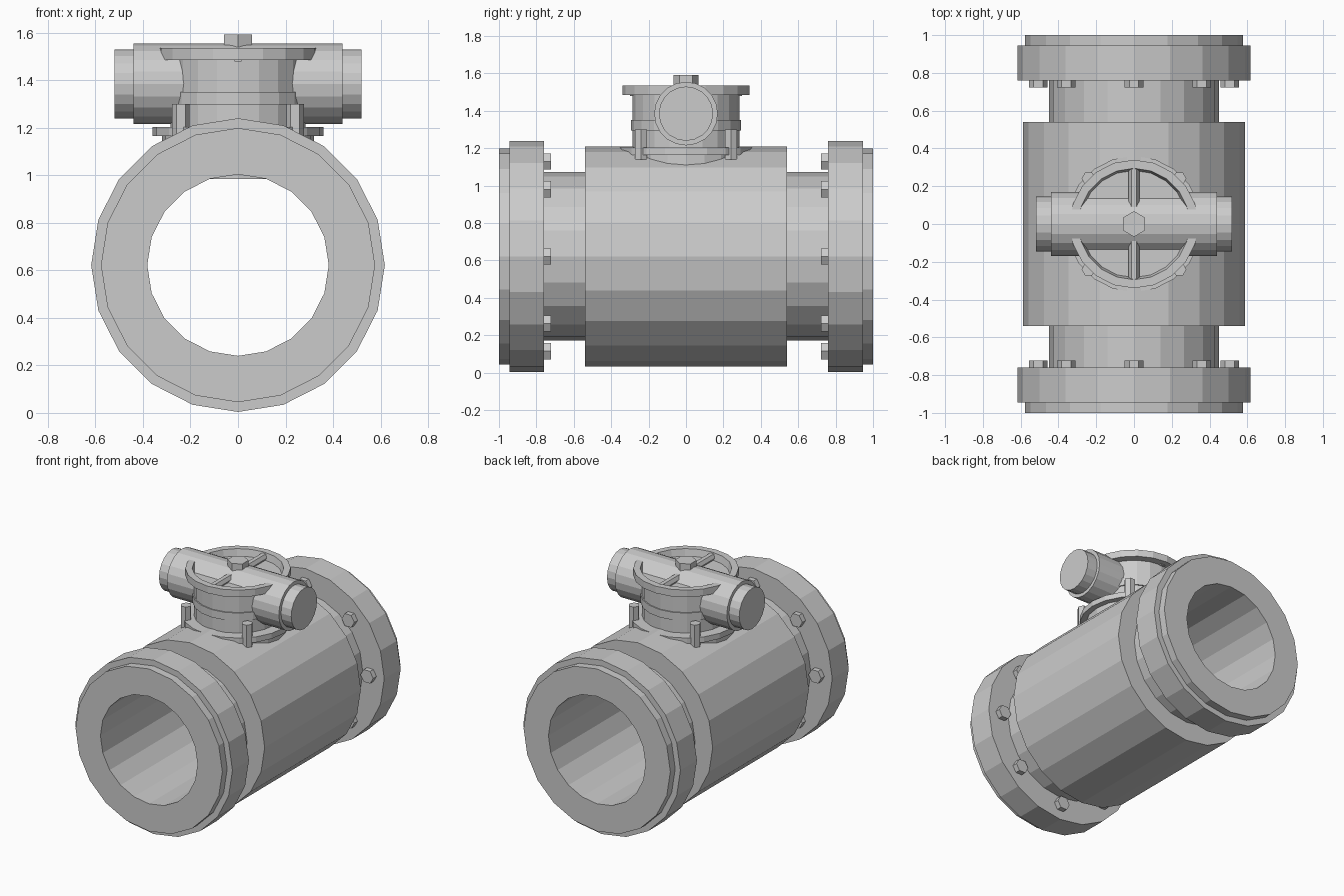
import bpy
import math
from mathutils import Matrix, Vector

if "Cube" in bpy.data.objects:
    bpy.data.objects.remove(bpy.data.objects["Cube"], do_unlink=True)

metal = bpy.data.materials.new("cast grey metal")
metal.use_nodes = True
GREY = (0.6, 0.6, 0.6, 1)
metal.diffuse_color = GREY
metal.node_tree.nodes["Principled BSDF"].inputs["Base Color"].default_value = GREY

SIDES = 20
PIPE_Z = 0.622
ACTUATOR_Z = 1.385
ALONG_X = Matrix.Rotation(math.pi / 2, 4, 'Y')
ALONG_Y = Matrix.Rotation(-math.pi / 2, 4, 'X')
UPRIGHT = Matrix.Identity(4)


def lathe(name, profile, centre, turn=UPRIGHT, sides=SIDES, phase=0.0, closed=False):
    """Revolve (radius, height) points; open profiles get end caps."""
    verts, faces = [], []
    n = len(profile)
    for i in range(sides):
        a = 2 * math.pi * i / sides + phase
        for r, h in profile:
            p = turn @ Vector((r * math.cos(a), r * math.sin(a), h))
            verts.append(p + Vector(centre))
    for i in range(sides):
        j = (i + 1) % sides
        for k in range(n if closed else n - 1):
            m = (k + 1) % n
            faces.append((i * n + k, j * n + k, j * n + m, i * n + m))
    if not closed:
        faces.append([i * n for i in reversed(range(sides))])
        faces.append([i * n + n - 1 for i in range(sides)])
    mesh = bpy.data.meshes.new(name)
    mesh.from_pydata(verts, [], faces)
    mesh.materials.append(metal)
    obj = bpy.data.objects.new(name, mesh)
    bpy.context.collection.objects.link(obj)
    return obj


def mirrored(steps):
    """Symmetric profile from its positive half, listed centre to end."""
    return [(r, -h) for r, h in reversed(steps)] + steps


# Main pipe: body, necks, end flanges and raised faces around one bore
BORE = 0.382
outer = mirrored([(0.588, 0.54), (0.45, 0.54), (0.45, 0.76), (0.618, 0.76),
                  (0.618, 0.945), (0.577, 0.945), (0.577, 1.0)])
lathe("valve_body", [(BORE, -1.0)] + outer + [(BORE, 1.0)],
      (0, 0, PIPE_Z), ALONG_Y, closed=True)

# Flange bolts on the inner side of each end flange
for end, side in (("front", -1), ("back", 1)):
    for i in range(8):
        a = i * math.pi / 4
        lathe(f"{end}_flange_bolt_{i + 1}", [(0.05, -0.02), (0.05, 0.02)],
              (0.507 * math.cos(a), side * 0.743, PIPE_Z + 0.507 * math.sin(a)),
              ALONG_Y, sides=6)

# Bonnet: base flange, banded neck
lathe("bonnet_base", [(0.32, 1.05), (0.32, 1.165), (0.36, 1.165), (0.36, 1.204)], (0, 0, 0))
lathe("bonnet_neck", [(0.285, 0.985), (0.285, 1.295), (0.293, 1.295), (0.293, 1.35),
                      (0.285, 1.35), (0.285, 1.487)], (0, 0, 0))
lathe("bonnet_rim", [(0.283, 1.485), (0.34, 1.485), (0.34, 1.535), (0.295, 1.535)],
      (0, 0, 0), closed=True)

# Bonnet studs on the diagonals
for i in range(4):
    a = math.pi / 4 + i * math.pi / 2
    lathe(f"bonnet_stud_{i + 1}", [(0.037, 1.14), (0.037, 1.3)],
          (0.34 * math.cos(a), 0.34 * math.sin(a), 0), sides=6)

# Cross cylinder with stepped ends
lathe("actuator_cylinder", mirrored([(0.17, 0.44), (0.145, 0.44), (0.145, 0.52)]),
      (0, 0, ACTUATOR_Z), ALONG_X)

# Ribs across the rim and the hex nut on top
for name, y in (("front_rib", -0.19), ("back_rib", 0.19)):
    lathe(name, [(0.028, -0.11), (0.028, 0.11)], (0, y, 1.503), ALONG_Y, sides=6)
lathe("top_nut", [(0.068, 1.5), (0.068, 1.592)], (0, 0, 0), sides=6, phase=math.pi / 6)
